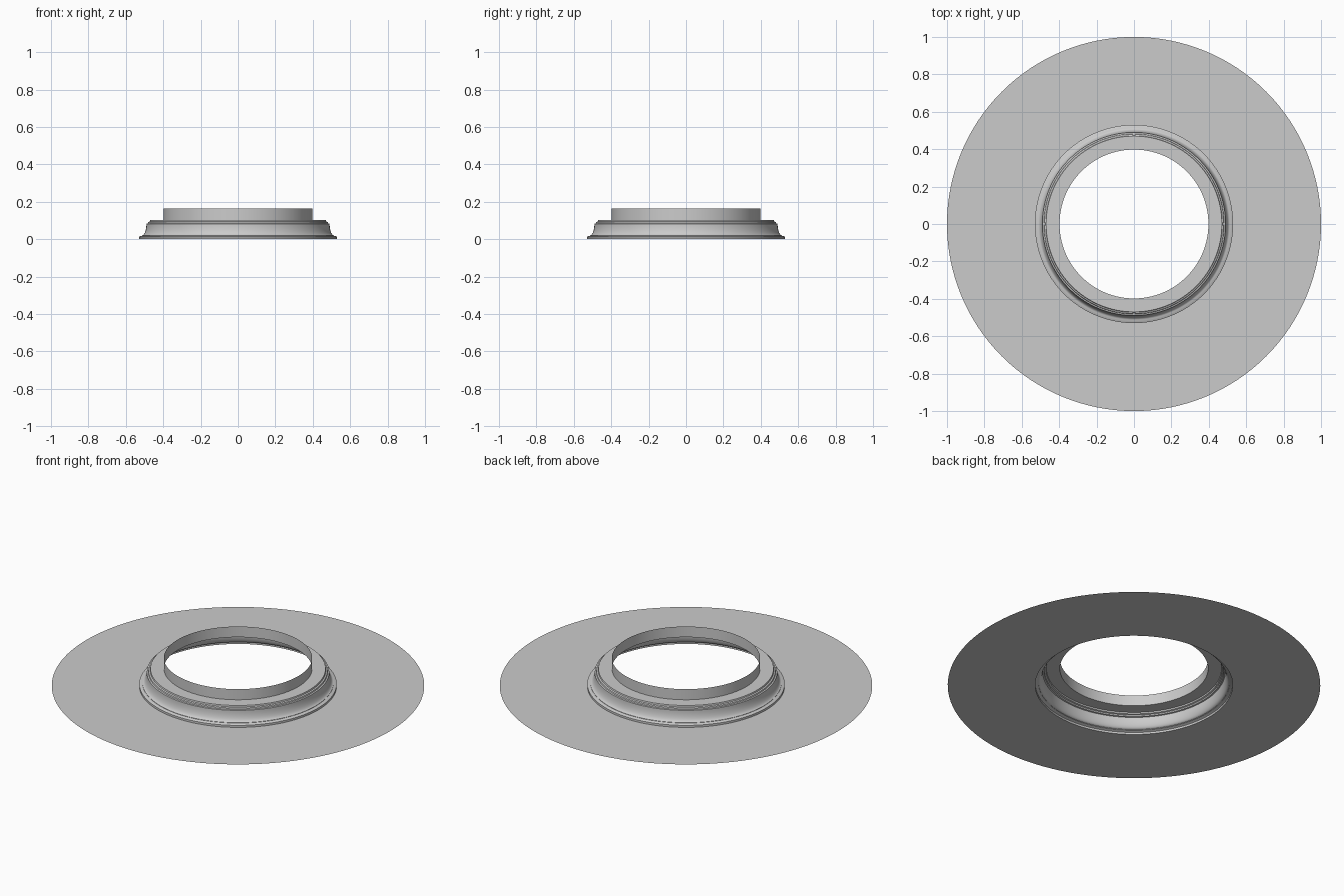
import bpy
import bmesh
import math

cube = bpy.data.objects.get("Cube")
if cube:
    bpy.data.objects.remove(cube)

SEGMENTS = 128

# Plain grey finish
grey = bpy.data.materials.new("light_grey")
grey.use_nodes = True
color = (0.6, 0.6, 0.6, 1)
grey.diffuse_color = color
grey.node_tree.nodes["Principled BSDF"].inputs["Base Color"].default_value = color


def lathe(name, profile):
    """Turn an open (radius, height) profile, listed from outside inward, about z."""
    bm = bmesh.new()
    rings = []
    for r, z in profile:
        angles = [math.tau * j / SEGMENTS for j in range(SEGMENTS)]
        rings.append([bm.verts.new((r * math.cos(a), r * math.sin(a), z)) for a in angles])
    for low, high in zip(rings, rings[1:]):
        for j in range(SEGMENTS):
            k = (j + 1) % SEGMENTS
            bm.faces.new((low[j], low[k], high[k], high[j]))
    mesh = bpy.data.meshes.new(name)
    bm.to_mesh(mesh)
    bm.free()
    mesh.materials.append(grey)
    obj = bpy.data.objects.new(name, mesh)
    bpy.context.collection.objects.link(obj)
    bpy.ops.object.select_all(action='DESELECT')
    obj.select_set(True)
    bpy.context.view_layer.objects.active = obj
    bpy.ops.object.shade_smooth_by_angle(angle=math.radians(30))
    return obj


# Wide flat disc with an open centre
lathe("flat_flange", [(1.0, 0.0), (0.53, 0.0)])

# Stepped foot, concave cove and rounded bead
foot = [(0.53, 0.0), (0.53, 0.012), (0.522, 0.016), (0.513, 0.018)]
cove = [(0.49 + 0.023 * (1 - math.sin(t)), 0.082 - 0.062 * math.cos(t))
        for t in [math.pi / 2 * i / 8 for i in range(9)]]
bead = [(0.482, 0.084), (0.48, 0.091), (0.472, 0.094), (0.47, 0.102)]
lathe("moulded_ring", foot + cove + bead)

# Flat shoulder on top of the moulding
lathe("top_shoulder", [(0.47, 0.102), (0.398, 0.102)])

# Thin upright collar around the opening
lathe("upright_collar", [(0.398, 0.102), (0.398, 0.165)])
